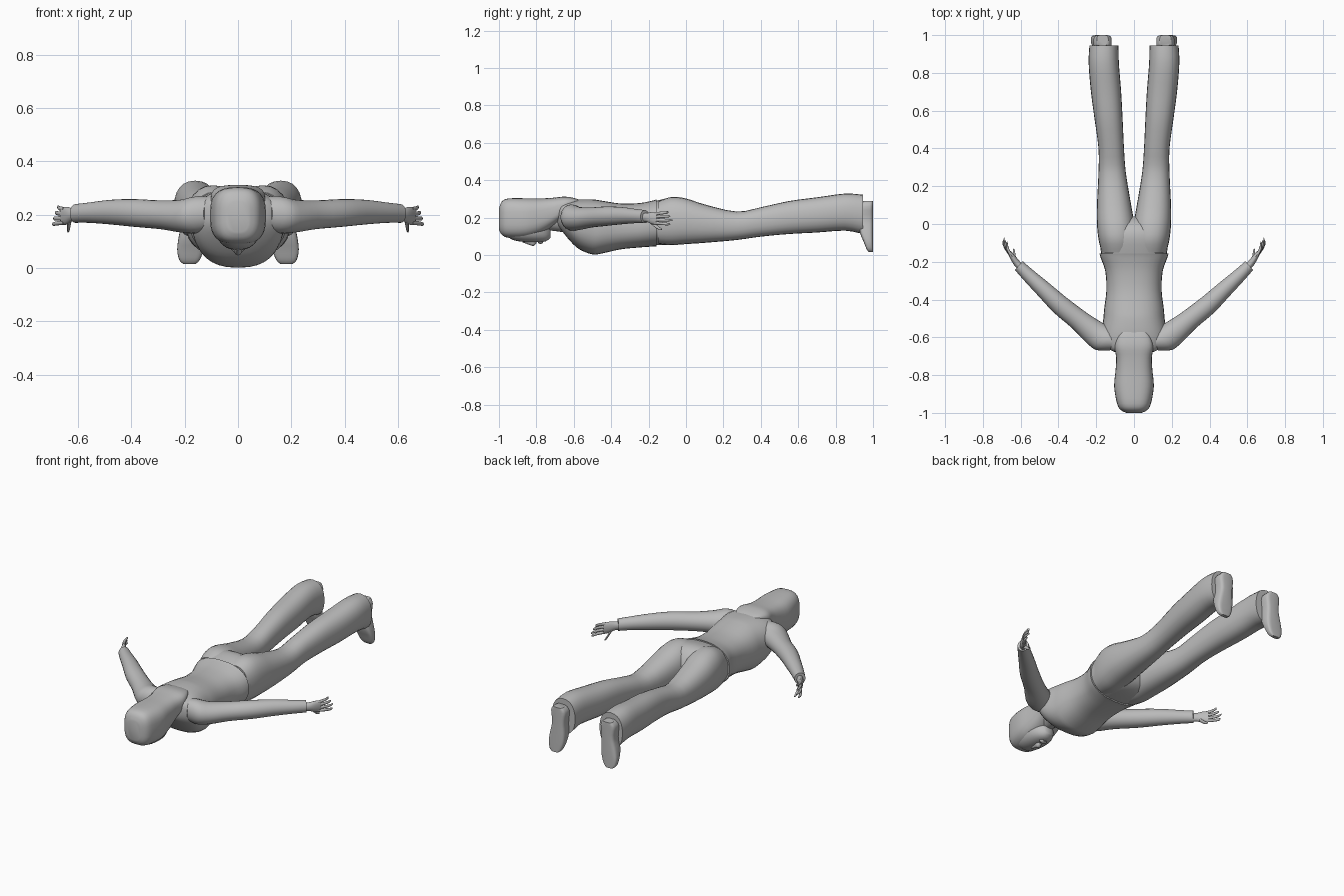
import bpy, bmesh, math
from mathutils import Vector

grey = bpy.data.materials.new("plain grey")
grey.diffuse_color = (0.5, 0.5, 0.5, 1)

X, Y, Z = Vector((1, 0, 0)), Vector((0, 1, 0)), Vector((0, 0, 1))
ARM_SIDE = Vector((0.66, -0.75, 0)).normalized()


def spline(rows, steps):
    """Smoothly interpolate station rows."""
    out = []
    for i in range(len(rows) - 1):
        p0, p1 = rows[max(i - 1, 0)], rows[i]
        p2, p3 = rows[i + 1], rows[min(i + 2, len(rows) - 1)]
        for s in range(steps):
            t = s / steps
            out.append([0.5 * (2 * b + (c - a) * t + (2 * a - 5 * b + 4 * c - d) * t * t
                               + (3 * b - a - 3 * c + d) * t ** 3)
                        for a, b, c, d in zip(p0, p1, p2, p3)])
    return out + [list(rows[-1])]


def loft(name, rows, u=X, v=Z, power=2.0, sides=24, steps=3, mirror=False):
    """Skin rounded sections; each row is centre x, y, z, half width, half depth."""
    bm = bmesh.new()
    rings = []
    for x, y, z, a, b in spline(rows, steps):
        ring = []
        for k in range(sides):
            t = 2 * math.pi * k / sides
            c, s = math.cos(t), math.sin(t)
            c = math.copysign(abs(c) ** (2 / power), c)
            s = math.copysign(abs(s) ** (2 / power), s)
            ring.append(bm.verts.new(Vector((x, y, z)) + u * a * c + v * b * s))
        rings.append(ring)
    for r, q in zip(rings, rings[1:]):
        for k in range(sides):
            j = (k + 1) % sides
            bm.faces.new((r[k], r[j], q[j], q[k]))
    bm.faces.new(rings[0])
    bm.faces.new(rings[-1])
    bmesh.ops.recalc_face_normals(bm, faces=bm.faces[:])
    me = bpy.data.meshes.new(name)
    bm.to_mesh(me)
    bm.free()
    me.materials.append(grey)
    ob = bpy.data.objects.new(name, me)
    bpy.context.collection.objects.link(ob)
    bpy.ops.object.select_all(action='DESELECT')
    ob.select_set(True)
    bpy.context.view_layer.objects.active = ob
    bpy.ops.object.shade_smooth_by_angle(angle=math.radians(45))
    if mirror:
        ob.modifiers.new("mirror", 'MIRROR')
    return ob


def along_y(rows):
    """Convert y, x min, x max, z min, z max into station rows."""
    return [((x0 + x1) / 2, y, (z0 + z1) / 2, (x1 - x0) / 2, (z1 - z0) / 2)
            for y, x0, x1, z0, z1 in rows]


def centred(rows):
    return along_y([(y, -w, w, z0, z1) for y, w, z0, z1 in rows])


# Torso with deep chest and narrow waist
loft("shirt", centred([
    (-0.69, 0.06, 0.16, 0.265), (-0.665, 0.13, 0.13, 0.28), (-0.62, 0.168, 0.075, 0.29),
    (-0.57, 0.172, 0.03, 0.297), (-0.50, 0.162, 0.003, 0.297), (-0.45, 0.158, 0.008, 0.29),
    (-0.35, 0.146, 0.03, 0.275), (-0.25, 0.152, 0.04, 0.277), (-0.18, 0.176, 0.045, 0.29),
    (-0.157, 0.182, 0.045, 0.297)]), power=2.4, sides=32)

# Hips joining both trouser legs
loft("trouser_hips", centred([
    (-0.165, 0.172, 0.052, 0.288), (-0.08, 0.182, 0.055, 0.306), (-0.02, 0.165, 0.065, 0.295),
    (0.02, 0.10, 0.09, 0.255), (0.04, 0.03, 0.13, 0.21)]), power=2.4, sides=32)

# Flared trouser legs
loft("trouser_leg", along_y([
    (-0.15, 0.0, 0.172, 0.06, 0.285), (-0.08, -0.005, 0.188, 0.053, 0.31),
    (0.0, -0.002, 0.196, 0.058, 0.302), (0.10, 0.015, 0.196, 0.065, 0.27),
    (0.27, 0.043, 0.188, 0.08, 0.232), (0.40, 0.053, 0.188, 0.098, 0.255),
    (0.55, 0.060, 0.208, 0.112, 0.288), (0.70, 0.068, 0.228, 0.12, 0.308),
    (0.85, 0.080, 0.240, 0.13, 0.328), (0.945, 0.082, 0.236, 0.112, 0.322)]),
    power=2.3, mirror=True)

# Shoes with toes pointing down and flat soles at the far end
shoe = [(0.015, 0.978, 0.182, 0.022), (0.03, 0.966, 0.182, 0.038), (0.07, 0.95, 0.178, 0.05),
        (0.12, 0.93, 0.172, 0.05), (0.19, 0.92, 0.166, 0.042), (0.26, 0.93, 0.166, 0.048),
        (0.288, 0.945, 0.166, 0.03)]
loft("shoe", [(x, (y + 1) / 2, z, w, (1 - y) / 2) for z, y, x, w in shoe],
     v=Y, power=4, mirror=True)

# Sleeves running out and back from the shoulders
loft("sleeve", [
    (0.09, -0.625, 0.205, 0.06, 0.06), (0.15, -0.61, 0.20, 0.076, 0.07),
    (0.21, -0.575, 0.195, 0.068, 0.062), (0.29, -0.51, 0.20, 0.056, 0.054),
    (0.39, -0.43, 0.207, 0.052, 0.052), (0.48, -0.345, 0.21, 0.044, 0.046),
    (0.56, -0.27, 0.208, 0.036, 0.038), (0.61, -0.22, 0.205, 0.031, 0.035)],
    u=ARM_SIDE, mirror=True)

# Palms held on edge
loft("palm", [
    (0.60, -0.23, 0.20, 0.018, 0.024), (0.622, -0.205, 0.20, 0.018, 0.025),
    (0.64, -0.18, 0.197, 0.016, 0.033), (0.66, -0.15, 0.195, 0.011, 0.034)],
    u=ARM_SIDE, sides=16, mirror=True)

# Four curling fingers and a thumb
for i, curl in enumerate((0.004, 0.0, -0.006, -0.014)):
    zb = 0.171 + 0.0165 * i
    zt = 0.165 + 0.021 * i
    reach = -0.075 - 0.012 * abs(i - 1)
    loft(f"finger_{i + 1}", [
        (0.652, -0.165, zb, 0.009, 0.009), (0.676 + curl / 2, -0.13, (zb + zt) / 2, 0.008, 0.008),
        (0.688 + curl, -0.10, zt, 0.007, 0.007), (0.689 + curl, reach, zt, 0.004, 0.004)],
        u=ARM_SIDE, sides=10, mirror=True)
loft("thumb", [
    (0.63, -0.195, 0.185, 0.011, 0.012), (0.634, -0.17, 0.162, 0.010, 0.010),
    (0.636, -0.148, 0.145, 0.008, 0.008), (0.638, -0.13, 0.138, 0.004, 0.004)],
    u=ARM_SIDE, sides=10, mirror=True)

# Neck and face looking down
loft("neck", centred([
    (-0.80, 0.055, 0.13, 0.25), (-0.72, 0.055, 0.13, 0.25), (-0.65, 0.07, 0.12, 0.27)]))
loft("face", centred([
    (-0.965, 0.05, 0.11, 0.2), (-0.93, 0.07, 0.082, 0.22), (-0.87, 0.08, 0.07, 0.22),
    (-0.80, 0.075, 0.068, 0.21), (-0.75, 0.052, 0.073, 0.18), (-0.725, 0.022, 0.092, 0.14)]),
    power=2.3)
loft("nose", centred([
    (-0.875, 0.008, 0.068, 0.09), (-0.835, 0.013, 0.053, 0.09),
    (-0.815, 0.016, 0.048, 0.09), (-0.80, 0.010, 0.062, 0.09)]), sides=12)
loft("lips", centred([
    (-0.79, 0.015, 0.064, 0.09), (-0.778, 0.026, 0.058, 0.09), (-0.765, 0.014, 0.064, 0.09)]),
    sides=12)

# Hair covering the crown and falling to the upper back
loft("hair", centred([
    (-1.0, 0.04, 0.135, 0.25), (-0.985, 0.07, 0.108, 0.285), (-0.95, 0.09, 0.092, 0.302),
    (-0.86, 0.105, 0.09, 0.303), (-0.78, 0.098, 0.112, 0.302), (-0.71, 0.094, 0.155, 0.306),
    (-0.65, 0.102, 0.205, 0.312), (-0.60, 0.085, 0.255, 0.305), (-0.57, 0.06, 0.278, 0.295)]),
    power=2.9, sides=32)
